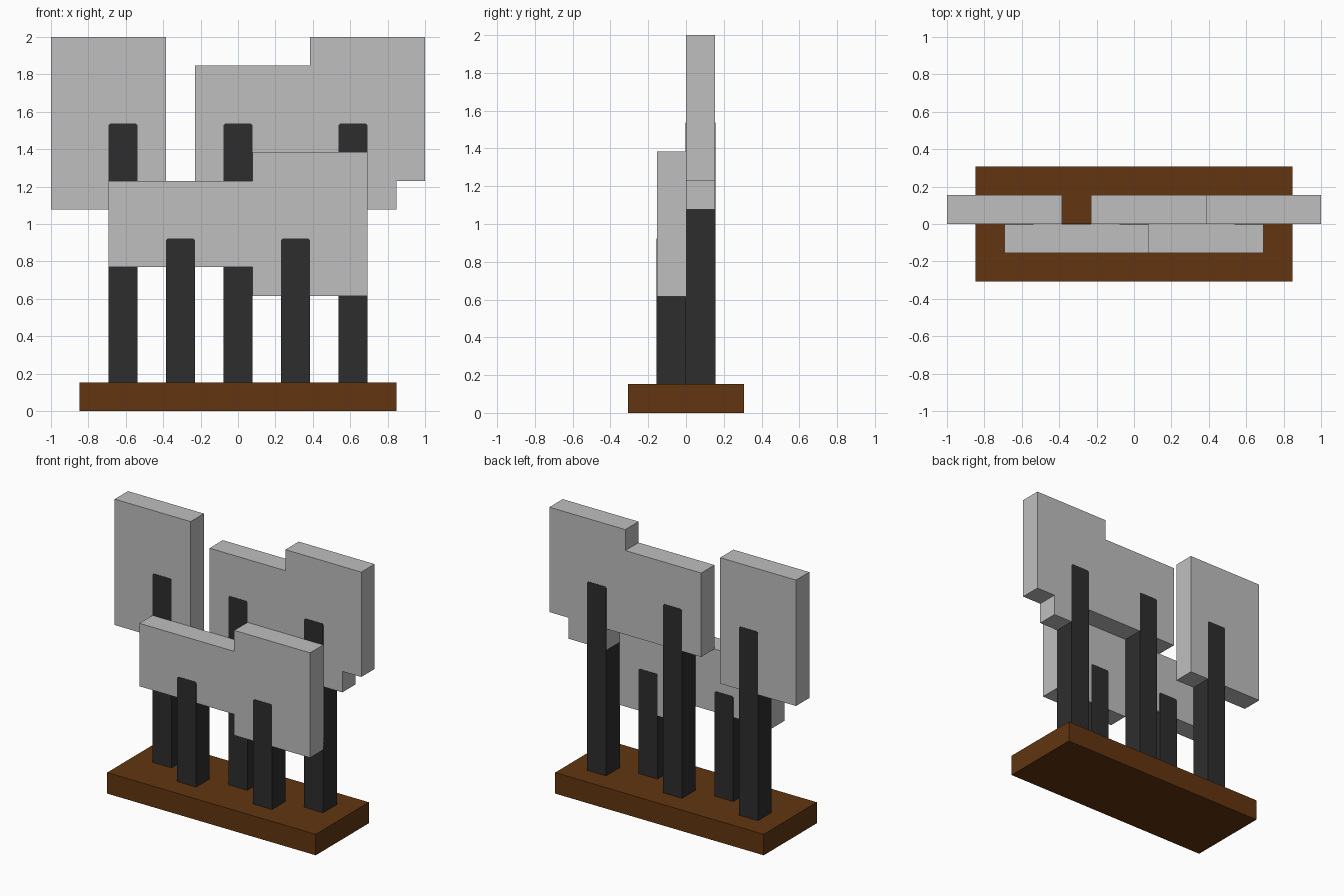
import bpy
import bmesh

cube = bpy.data.objects.get("Cube")
if cube:
    bpy.data.objects.remove(cube, do_unlink=True)

U = 2 / 13        # every part sits on this square module
PROUD = 0.002     # posts stand just clear of the panel faces


def material(name, color):
    mat = bpy.data.materials.new(name)
    mat.use_nodes = True
    mat.diffuse_color = color
    mat.node_tree.nodes["Principled BSDF"].inputs["Base Color"].default_value = color
    return mat


grey = material("light grey", (0.52, 0.52, 0.52, 1))
black = material("charcoal", (0.027, 0.027, 0.027, 1))
brown = material("brown", (0.122, 0.036, 0.005, 1))


def slab(name, outline, y0, y1, mat):
    """Extrude an x-z outline, given in modules, from y0 to y1."""
    bm = bmesh.new()
    face = bm.faces.new([bm.verts.new((x * U, y0, z * U)) for x, z in outline])
    made = bmesh.ops.extrude_face_region(bm, geom=[face])["geom"]
    verts = [v for v in made if isinstance(v, bmesh.types.BMVert)]
    bmesh.ops.translate(bm, verts=verts, vec=(0, y1 - y0, 0))
    bmesh.ops.recalc_face_normals(bm, faces=bm.faces)
    mesh = bpy.data.meshes.new(name)
    bm.to_mesh(mesh)
    bm.free()
    mesh.materials.append(mat)
    obj = bpy.data.objects.new(name, mesh)
    bpy.context.collection.objects.link(obj)
    return obj


def rect(x0, x1, z0, z1):
    return [(x0, z0), (x1, z0), (x1, z1), (x0, z1)]


def post(name, x, top, y0):
    """Square post with slightly clipped top corners."""
    a, b, c = x - 0.5, x + 0.5, 0.06
    outline = [(a, 1), (b, 1), (b, top - c), (b - c, top),
               (a + c, top), (a, top - c)]
    slab(name, outline, y0 - PROUD, y0 + U + PROUD, black)


# Base plank
slab("base", rect(-5.5, 5.5, 0, 1), -2 * U, 2 * U, brown)

# Rear panels
slab("rear_right_panel", rect(-6.5, -2.5, 7, 13), 0, U, grey)
slab("rear_left_panel",
     [(-1.5, 8), (3.5, 8), (3.5, 7), (5.5, 7), (5.5, 8), (6.5, 8),
      (6.5, 13), (2.5, 13), (2.5, 12), (-1.5, 12)], 0, U, grey)

# Front stepped panel
slab("front_panel",
     [(-4.5, 5), (0.5, 5), (0.5, 4), (4.5, 4),
      (4.5, 9), (0.5, 9), (0.5, 8), (-4.5, 8)], -U, 0, grey)

# Posts
for side, x in (("right", -4), ("middle", 0), ("left", 4)):
    post("rear_post_" + side, x, 10, 0)
for side, x in (("right", -2), ("left", 2)):
    post("front_post_" + side, x, 6, -U)
